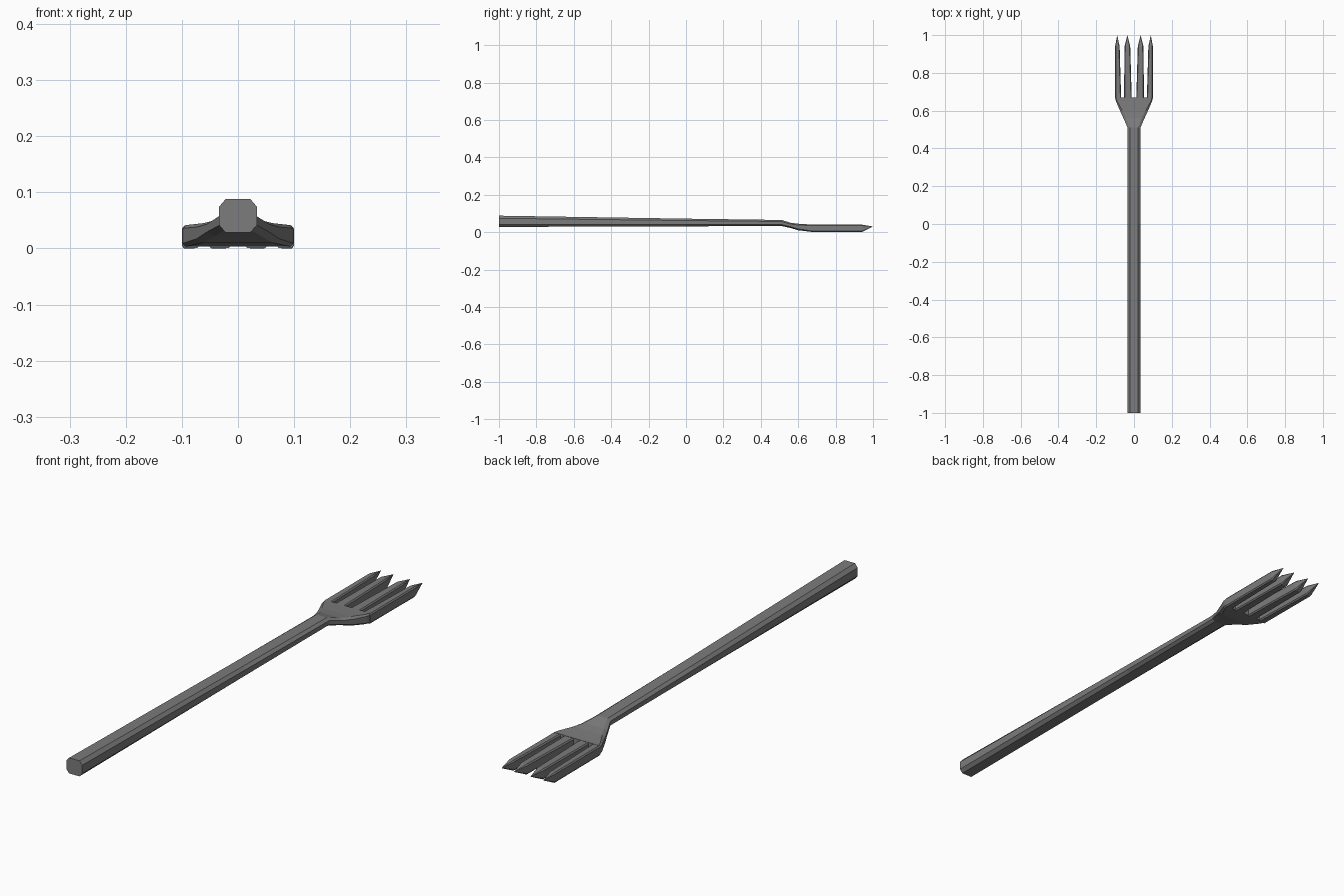
import bpy, bmesh

if "Cube" in bpy.data.objects:
    bpy.data.objects.remove(bpy.data.objects["Cube"])

steel = bpy.data.materials.new("dark grey metal")
steel.diffuse_color = (0.2, 0.2, 0.2, 1)
steel.use_nodes = True
steel.node_tree.nodes["Principled BSDF"].inputs["Base Color"].default_value = steel.diffuse_color


def section(x0, x1, y, zb, zt, cx, cz):
    """Rectangle in the xz plane with cut corners."""
    return [(x0 + cx, y, zb), (x1 - cx, y, zb), (x1, y, zb + cz), (x1, y, zt - cz),
            (x1 - cx, y, zt), (x0 + cx, y, zt), (x0, y, zt - cz), (x0, y, zb + cz)]


def loft(name, sections, tip=None):
    bm = bmesh.new()
    rings = [[bm.verts.new(p) for p in s] for s in sections]
    for a, b in zip(rings, rings[1:]):
        for i in range(8):
            j = (i + 1) % 8
            bm.faces.new((a[i], a[j], b[j], b[i]))
    bm.faces.new(rings[0])
    if tip:
        t = bm.verts.new(tip)
        for i in range(8):
            bm.faces.new((rings[-1][i], rings[-1][(i + 1) % 8], t))
    else:
        bm.faces.new(rings[-1])
    bmesh.ops.recalc_face_normals(bm, faces=bm.faces)
    me = bpy.data.meshes.new(name)
    bm.to_mesh(me)
    bm.free()
    ob = bpy.data.objects.new(name, me)
    bpy.context.collection.objects.link(ob)
    me.materials.append(steel)
    return ob


# Handle and flared head: y, half width, bottom, top, corner cut in x and z
stations = [(-1.0, .034, .028, .088, .012, .014), (0.0, .034, .031, .072, .012, .010),
            (0.51, .034, .033, .065, .012, .008), (0.56, .056, .022, .050, .015, .007),
            (0.60, .074, .010, .045, .012, .007), (0.65, .096, .004, .042, .007, .006),
            (0.67, .100, .003, .041, .005, .006)]
loft("handle_and_head", [section(-w, w, y, zb, zt, cx, cz)
                         for y, w, zb, zt, cx, cz in stations])

# Tines: inner and outer edge at the root, at the shoulder, and tip position
tines = {"outer": (.068, .100, .076, .100, .089), "inner": (.012, .053, .020, .050, .035)}
for kind, (a0, a1, b0, b1, tip) in tines.items():
    for side, s in (("right", 1), ("left", -1)):
        rings = []
        for y, p, q, zb in ((.665, a0, a1, .003), (.94, b0, b1, .002)):
            lo, hi = sorted((s * p, s * q))
            rings.append(section(lo, hi, y, zb, .040, .004, .005))
        # lift the lowest points onto the ground plane
        rings = [[(x, y, z - .002) if z < .01 else (x, y, z) for x, y, z in r] for r in rings]
        loft(f"{kind}_tine_{side}", rings, (s * tip, 1.0, .030))
